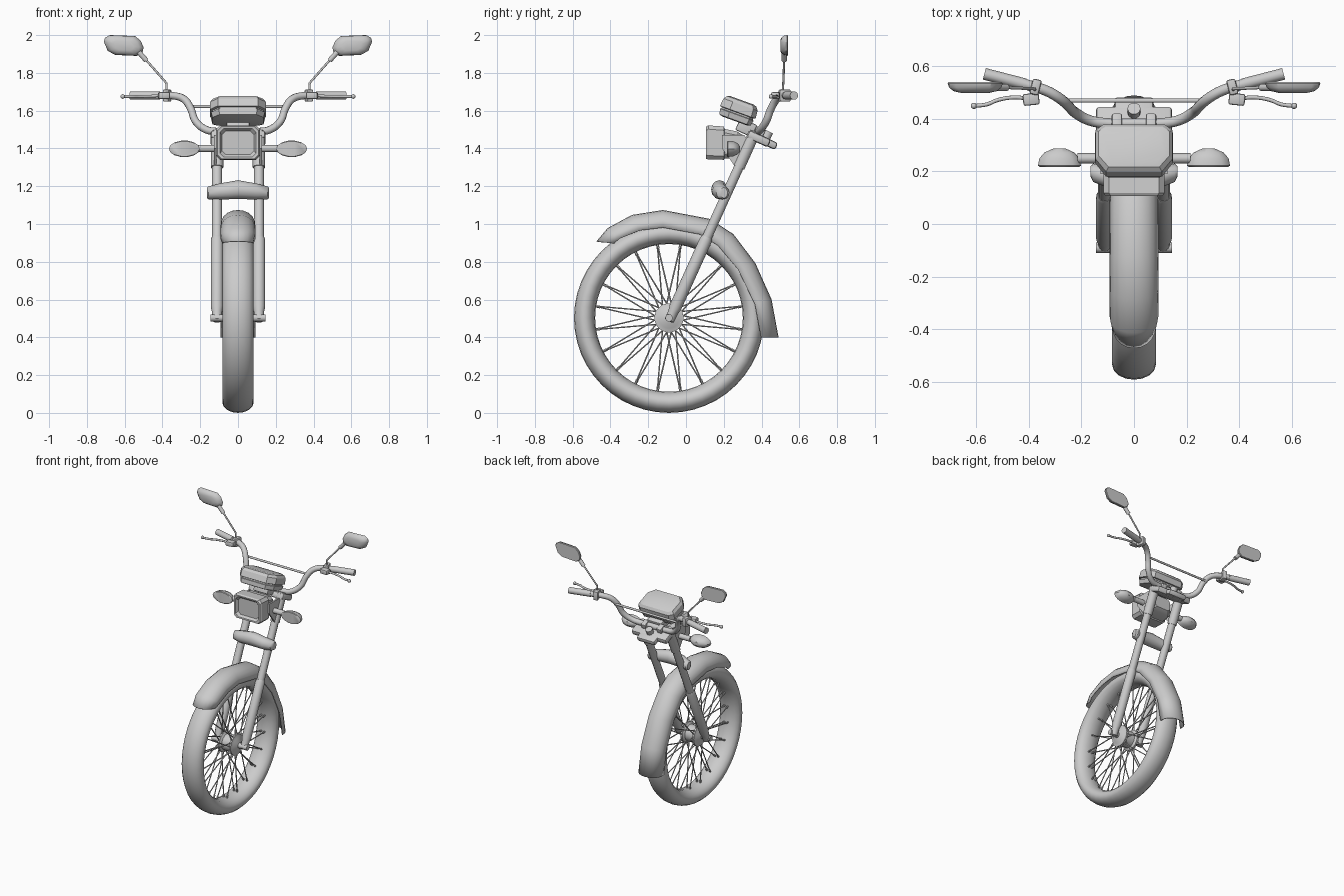
import bpy, bmesh, math
from mathutils import Vector, Matrix

if "Cube" in bpy.data.objects:
    bpy.data.objects.remove(bpy.data.objects["Cube"])

TILT = math.radians(-24.4)      # steering rake
WY, WZ = -0.09, 0.503           # wheel centre


def finish(ob, angle=35):
    bpy.ops.object.select_all(action='DESELECT')
    ob.select_set(True)
    bpy.context.view_layer.objects.active = ob
    bpy.ops.object.shade_smooth_by_angle(angle=math.radians(angle))
    return ob


def loft(name, rings, closed=False, wrap=True, cap=True, angle=35):
    """Skin a list of equal-length point rings."""
    bm = bmesh.new()
    vs = [[bm.verts.new(p) for p in r] for r in rings]
    n, m = len(vs), len(vs[0])
    for i in range(n if closed else n - 1):
        a, b = vs[i], vs[(i + 1) % n]
        for j in range(m if wrap else m - 1):
            k = (j + 1) % m
            bm.faces.new((a[j], a[k], b[k], b[j]))
    if cap and not closed:
        bm.faces.new(vs[0])
        bm.faces.new(vs[-1])
    bmesh.ops.recalc_face_normals(bm, faces=bm.faces)
    me = bpy.data.meshes.new(name)
    bm.to_mesh(me)
    bm.free()
    ob = bpy.data.objects.new(name, me)
    bpy.context.collection.objects.link(ob)
    return finish(ob, angle)


def tube(name, paths, r, smooth=False, res=3):
    """Round bars along one or more paths."""
    cu = bpy.data.curves.new(name, 'CURVE')
    cu.dimensions = '3D'
    cu.bevel_depth, cu.bevel_resolution = r, res
    cu.use_fill_caps = True
    cu.resolution_u = 5 if smooth else 1
    for path in paths:
        sp = cu.splines.new('BEZIER')
        sp.bezier_points.add(len(path) - 1)
        for bp, p in zip(sp.bezier_points, path):
            bp.co = p
            bp.handle_left_type = bp.handle_right_type = 'AUTO' if smooth else 'VECTOR'
    ob = bpy.data.objects.new(name, cu)
    bpy.context.collection.objects.link(ob)
    bpy.ops.object.select_all(action='DESELECT')
    ob.select_set(True)
    bpy.context.view_layer.objects.active = ob
    bpy.ops.object.convert(target='MESH')
    return finish(bpy.context.view_layer.objects.active, 45)


def box(name, loc, size, rx=0.0, rz=0.0, bevel=0.008):
    bm = bmesh.new()
    bmesh.ops.create_cube(bm, size=1, matrix=Matrix.Diagonal((*size, 1)))
    bmesh.ops.bevel(bm, geom=bm.edges[:], offset=bevel, segments=2, affect='EDGES', profile=0.5)
    bm.transform(Matrix.Translation(loc) @ Matrix.Rotation(rz, 4, 'Z') @ Matrix.Rotation(rx, 4, 'X'))
    me = bpy.data.meshes.new(name)
    bm.to_mesh(me)
    bm.free()
    ob = bpy.data.objects.new(name, me)
    bpy.context.collection.objects.link(ob)
    return finish(ob)


def fork(x, z):                 # point on the fork axis at height z
    return Vector((x, -0.081 + 0.453 * (z - 0.505), z))


def polar(x, r, a):             # point on the wheel
    return Vector((x, WY + r * math.sin(a), WZ + r * math.cos(a)))


TAU = 2 * math.pi

# tyre
loft("tyre", [[polar(0.083 * math.cos(b), 0.447 + 0.056 * math.sin(b), TAU * i / 48)
               for b in [TAU * j / 16 for j in range(16)]] for i in range(48)], closed=True)

# hub and axle
hub = [(-0.075, 0.03), (-0.06, 0.055), (-0.055, 0.077), (-0.04, 0.077), (-0.03, 0.06),
       (0.03, 0.06), (0.04, 0.077), (0.055, 0.077), (0.06, 0.055), (0.075, 0.03)]
loft("hub", [[polar(x, r, TAU * j / 24) for j in range(24)] for x, r in hub])
tube("axle", [[(-0.145, WY, WZ), (0.145, WY, WZ)]], 0.02)

# spokes with thicker nipples at the rim
spokes, nipples = [], []
for i in range(20):
    a = TAU * (i + 0.5) / 20
    for s in (-1, 1):
        d = 0.35 * s * (1 if i % 2 else -1)
        p, q = polar(s * 0.048, 0.07, a + d), polar(s * 0.012, 0.4, a)
        spokes.append((p, q))
        nipples.append((p.lerp(q, 0.91), q))
tube("spokes", spokes, 0.004, res=1)
tube("spoke_nipples", nipples, 0.0065, res=1)

# mudguard: arched section swept over the wheel (outer crown, inner edge)
crown = [(-.471, .907), (-.413, .976), (-.286, 1.045), (-.122, 1.071), (.127, 1.024),
         (.249, .944), (.365, .791), (.45, .60), (.487, .40)]
edge = [(-.381, .897), (-.35, .923), (-.243, .966), (-.122, .981), (.074, .945),
        (.169, .886), (.275, .76), (.365, .574), (.397, .40)]
rings = []
for k, (p, q) in enumerate(zip(crown, edge)):
    w = 0.08 if k == 0 else 0.09
    rings.append([])
    for j in range(11):
        a = math.pi * j / 10
        h = max(math.sin(a), 0) ** 0.8
        rings[-1].append((w * math.cos(a), q[0] + (p[0] - q[0]) * h, q[1] + (p[1] - q[1]) * h))
guard = loft("front_mudguard", rings, wrap=False, cap=False)
sol = guard.modifiers.new("thickness", 'SOLIDIFY')
sol.thickness, sol.offset = 0.006, 0

# rounded lower clamp, bowed to the front
rings = []
for x, y, z, ry, rz in [(-.165, .2, 1.165, .02, .028), (-.155, .195, 1.165, .035, .034),
                        (-.1, .18, 1.172, .042, .042), (0, .177, 1.182, .044, .05),
                        (.1, .18, 1.172, .042, .042), (.155, .195, 1.165, .035, .034),
                        (.165, .2, 1.165, .02, .028)]:
    rings.append([(x, y + ry * math.cos(TAU * j / 12), z + rz * math.sin(TAU * j / 12))
                  for j in range(12)])
loft("lower_clamp", rings)

# upper clamp, stem nut
box("upper_clamp", (0, 0.385, 1.452), (0.29, 0.125, 0.045), rx=TILT, bevel=0.014)
box("stem_clamp", (0, 0.425, 1.435), (0.15, 0.12, 0.04), rx=TILT, bevel=0.014)
tube("stem_nut", [[(0, 0.415, 1.44), (0, 0.44, 1.49)]], 0.025)

# headlight shell and front frame
def rect(w, h, y, z, c=0.02):
    return [(x, y, z + dz) for x, dz in
            [(-w + c, -h), (w - c, -h), (w, -h + c), (w, h - c),
             (w - c, h), (-w + c, h), (-w, h - c), (-w, -h + c)]]
loft("headlight", [rect(w, h, y, z) for w, h, y, z in
                   [(.085, .062, .125, 1.43), (.095, .075, .108, 1.43), (.108, .085, .106, 1.43),
                    (.116, .09, .118, 1.432), (.116, .088, .2, 1.428), (.108, .078, .205, 1.425),
                    (.1, .07, .27, 1.42), (.07, .045, .31, 1.42)]], angle=30)

# instrument cluster: tilted chamfered layers
base = [(-.8, 1), (.8, 1), (1, .75), (1, -.45), (.72, -1), (-.72, -1), (-1, -.45), (-1, .75)]
M = Matrix.Translation((0, 0.278, 1.602)) @ Matrix.Rotation(math.radians(-20), 4, 'X')
loft("instrument_cluster", [[M @ Vector((x * sx, y * sy, z)) for x, y in base] for z, sx, sy in
                            [(-.06, .12, .07), (-.055, .135, .088), (-.025, .142, .094),
                             (-.022, .134, .088), (-.014, .134, .088), (-.011, .148, .1),
                             (.032, .147, .096), (.05, .135, .082), (.056, .115, .066)]], angle=30)
box("cluster_mount", (0, 0.32, 1.51), (0.12, 0.1, 0.07), rx=TILT)

# handlebar and crossbar
half = [(.12, .385, 1.49), (.17, .395, 1.5), (.225, .425, 1.545), (.25, .45, 1.61),
        (.285, .48, 1.66), (.335, .508, 1.678), (.40, .528, 1.68), (.55, .568, 1.68)]
bar = [(-x, y, z) for x, y, z in reversed(half)] + [(0, .383, 1.488)] + half
tube("handlebar", [bar], 0.02, smooth=True)
tube("crossbar", [[(-.25, .47, 1.622), (.25, .47, 1.622)]], 0.008)

mirror_shape = [(.71, 1.965), (.705, 1.985), (.68, 2.0), (.545, 1.995), (.515, 1.97), (.5, 1.935),
                (.505, 1.91), (.535, 1.89), (.65, 1.895), (.69, 1.917)]
for s, side in ((-1, "left"), (1, "right")):
    def m(pts):
        return [(s * x, y, z) for x, y, z in pts]

    # fork legs
    x = s * 0.111
    tube("fork_tube_" + side, [[fork(x, 0.85), fork(x, 1.49)]], 0.027)
    loft("fork_lower_" + side, [[fork(x, z) + Vector((r * math.cos(a), r * .91 * math.sin(a),
                                                     -r * .41 * math.sin(a)))
                                 for a in [TAU * j / 16 for j in range(16)]]
                                for z, r in [(.485, .018), (.49, .026), (.535, .027), (.56, .033),
                                             (.915, .033), (.93, .028)]])
    tube("fork_sleeve_" + side, [[fork(x, 1.3), fork(x, 1.48)]], 0.033)

    # headlight bracket plate
    plate = [(.19, 1.47), (.31, 1.47), (.34, 1.42), (.255, 1.31), (.235, 1.34), (.19, 1.4)]
    loft("headlight_bracket_" + side, [[(s * px, y, z) for y, z in plate] for px in (.115, .127)])

    # handlebar riser
    box("bar_riser_" + side, (s * 0.065, 0.386, 1.482), (0.04, 0.055, 0.06), rx=TILT)

    # indicator: flat front, domed back
    tube("indicator_stalk_" + side, [m([(.1, .25, 1.4), (.215, .25, 1.4)])], 0.02)
    loft("indicator_" + side, [[(s * (.284 + .082 * k * math.cos(a)), y, 1.398 + .044 * k * math.sin(a))
                                for a in [TAU * j / 14 for j in range(14)]]
                               for y, k in [(.218, .92), (.222, 1), (.25, .93), (.272, .7), (.287, .3)]])

    # grip and switch housing
    tube("grip_" + side, [m([(.415, .532, 1.68), (.57, .572, 1.68)])], 0.0225)
    box("switch_housing_" + side, (s * .375, .522, 1.68), (.035, .06, .065), rz=s * .25)
    box("lever_perch_" + side, (s * .392, .475, 1.68), (.062, .045, .035), rz=s * -.1)

    # lever with ball end
    tube("lever_" + side, [m([(.4, .478, 1.68), (.46, .482, 1.677), (.52, .472, 1.675),
                              (.56, .456, 1.675), (.605, .45, 1.675)])], 0.0075, smooth=True)
    bpy.ops.mesh.primitive_uv_sphere_add(segments=12, ring_count=8, radius=0.012,
                                         location=(s * .61, .45, 1.675))
    bpy.context.object.name = "lever_ball_" + side
    finish(bpy.context.object, 50)

    # mirror stem, joint and shell
    tube("mirror_stem_" + side, [m([(.378, .51, 1.68), (.378, .515, 1.745), (.49, .52, 1.872)])], 0.006)
    tube("mirror_joint_" + side, [m([(.485, .52, 1.865), (.525, .52, 1.91)])], 0.014)
    loft("mirror_" + side, [[(s * (.605 + (px - .605) * k), y, 1.945 + (z - 1.945) * k)
                             for px, z in mirror_shape]
                            for y, k in [(.499, .5), (.506, .78), (.52, .95), (.536, 1), (.54, .96)]])
